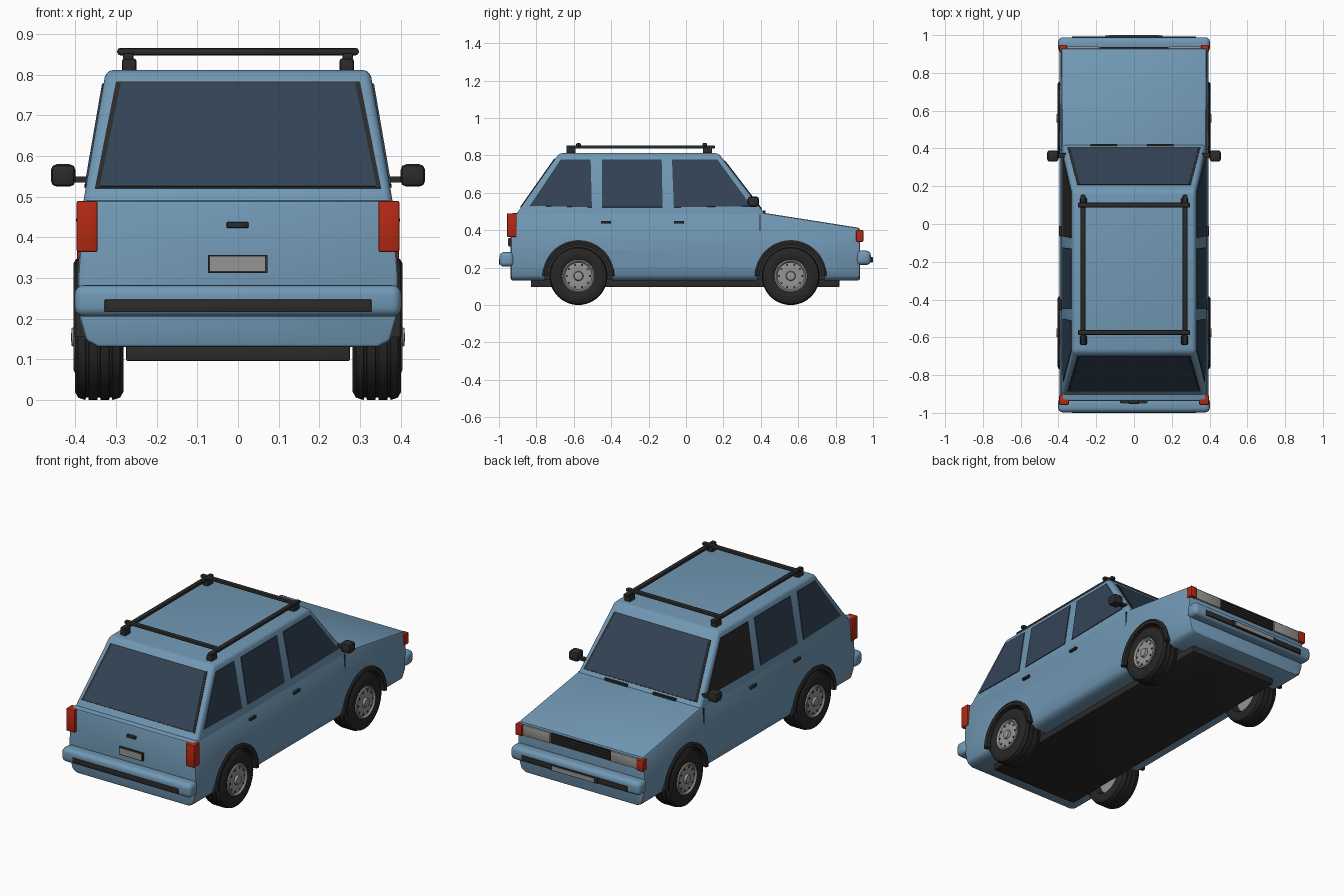
import bpy, bmesh, math
from mathutils import Vector

cube = bpy.data.objects.get("Cube")
if cube:
    bpy.data.objects.remove(cube, do_unlink=True)


def material(name, r, g, b):
    m = bpy.data.materials.new(name)
    m.use_nodes = True
    m.diffuse_color = (r, g, b, 1)
    m.node_tree.nodes["Principled BSDF"].inputs["Base Color"].default_value = (r, g, b, 1)
    return m


PAINT = material("blue paint", .165, .315, .46)
GLASS = material("dark glass", .032, .056, .092)
TRIM = material("black trim", .024, .024, .024)
RUBBER = material("tyre rubber", .02, .02, .02)
RED = material("red lens", .46, .022, .007)
SILVER = material("silver", .3, .3, .29)
parts = []


def finish(name, bm, mat):
    bmesh.ops.recalc_face_normals(bm, faces=bm.faces)
    mesh = bpy.data.meshes.new(name)
    bm.to_mesh(mesh)
    bm.free()
    mesh.materials.append(mat)
    ob = bpy.data.objects.new(name, mesh)
    bpy.context.collection.objects.link(ob)
    parts.append(ob)
    return ob


def box(name, x, y, z, mat, bevel=0, segments=2):
    """Box from (min, max) pairs with optional rounded edges."""
    bm = bmesh.new()
    bmesh.ops.create_cube(bm, size=1)
    for v in bm.verts:
        v.co = [lo + (c + .5) * (hi - lo) for c, (lo, hi) in zip(v.co, (x, y, z))]
    if bevel:
        bmesh.ops.bevel(bm, geom=bm.edges[:], offset=bevel, segments=segments,
                        profile=.5, affect='EDGES')
    return finish(name, bm, mat)


def span(s, a, b):
    return tuple(sorted((s * a, s * b)))


def loft(name, rings, mat, close=False):
    """Skin through equal rings; cap the ends, or join last to first."""
    bm = bmesh.new()
    rows = [[bm.verts.new(p) for p in ring] for ring in rings]
    n = len(rows[0])
    pairs = list(zip(rows, rows[1:])) + ([(rows[-1], rows[0])] if close else [])
    for a, b in pairs:
        for i in range(n):
            j = (i + 1) % n
            bm.faces.new((a[i], a[j], b[j], b[i]))
    if not close:
        bm.faces.new(rows[0])
        bm.faces.new(rows[-1])
    return finish(name, bm, mat)


def lathe(name, profile, s, y, z, mat, steps=40, start=0, sweep=math.tau):
    """Revolve an (x, radius) outline about an axis parallel to x."""
    full = sweep > 6
    count = steps if full else steps + 1
    angles = [start + sweep * i / steps for i in range(count)]
    rings = [[(s * x, y + r * math.cos(a), z + r * math.sin(a)) for x, r in profile]
             for a in angles]
    return loft(name, rings, mat, close=full)


def plate(name, pts, mat, t):
    """Thin slab centred on a flat outline."""
    pts = [Vector(p) for p in pts]
    n = (pts[1] - pts[0]).cross(pts[2] - pts[0]).normalized() * t
    return loft(name, [[p - n for p in pts], [p + n for p in pts]], mat)


def modify(ob, kind, **settings):
    mod = ob.modifiers.new(kind.title(), kind)
    for key, value in settings.items():
        setattr(mod, key, value)
    bpy.context.view_layer.objects.active = ob
    bpy.ops.object.modifier_apply(modifier=mod.name)


AXLES = {"rear": -.575, "front": .56}
HUB_Z = .155

# Lower body: cross-sections along the length, with cut wheel wells
half = [(.345, .13), (.375, .145), (.39, .2), (.395, .3)]


def section(y, top):
    right = half + [(.382 + .04 * (.49 - top), top)]
    return [(x, y, z) for x, z in right] + [(-x, y, z) for x, z in reversed(right)]


body = loft("body", [section(-.937, .492), section(.42, .492), section(.93, .412)], PAINT)
modify(body, 'BEVEL', width=.012, segments=2, limit_method='ANGLE', angle_limit=.5)
for y in AXLES.values():
    for s in (-1, 1):
        cutter = lathe("well_cutter", [(.26, .001), (.26, .18), (.5, .18), (.5, .001)],
                       s, y, HUB_Z, TRIM)
        cutter.hide_render = True
        modify(body, 'BOOLEAN', object=cutter, operation='DIFFERENCE', solver='EXACT')
        parts.remove(cutter)
        bpy.data.objects.remove(cutter, do_unlink=True)
while len(body.data.materials) > 1:
    body.data.materials.pop()
body.data.materials.append(TRIM)
for f in body.data.polygons:
    f.material_index = 0
    for y in AXLES.values():
        d = Vector((0, f.center.y - y, f.center.z - HUB_Z))
        curved = d.length < .186 and f.normal.dot(d.normalized()) < -.9
        wall = d.length < .17 and abs(f.normal.x) > .9 and abs(f.center.x) < .3
        if curved or wall:
            f.material_index = 1


# Cabin: tapered block, sloped planes shared with the glass
def side_x(z): return .38 - .172 * (z - .49)
def rear_y(z): return -.905 + .703 * (z - .49)
def wind_y(z): return .42 - .766 * (z - .49)


cabin = loft("cabin", [[(-side_x(z), rear_y(z), z), (side_x(z), rear_y(z), z),
                        (side_x(z), wind_y(z), z), (-side_x(z), wind_y(z), z)]
                       for z in (.46, .812)], PAINT)
modify(cabin, 'BEVEL', width=.018, segments=3, limit_method='ANGLE', angle_limit=.5)

# Rear window and windscreen with dark surrounds
for name, fy, lo, hi in (("rear_window", rear_y, .52, .782), ("windscreen", wind_y, .51, .77)):
    for suffix, mat, inset, t in (("_surround", TRIM, 0, .003), ("", GLASS, .012, .0045)):
        a, b = lo + inset * .3, hi - inset * .3
        plate(name + suffix, [(x * (w - inset), fy(z), z) for x, w, z in
                              ((-1, .352, a), (1, .352, a), (1, .3, b), (-1, .3, b))], mat, t)

# Side windows
outlines = {
    "rear_quarter_window": [(-.835, .53), (-.503, .522), (-.51, .778), (-.67, .778)],
    "rear_door_window": [(-.45, .522), (-.125, .522), (-.13, .777), (-.45, .777)],
    "front_door_window": [(-.065, .522), (.35, .528), (.168, .777), (-.075, .777)],
}
for s, tag in ((1, "left_"), (-1, "right_")):
    for name, pts in outlines.items():
        dark = s < 0 and name.startswith("front")
        plate(tag + name, [(s * side_x(z), y, z) for y, z in pts], TRIM if dark else GLASS, .004)

    # Door handles, front door seam and mirrors
    for y in (-.455, -.065):
        box(tag + "door_handle", span(s, .38, .398), (y, y + .055), (.435, .45), TRIM, .004)
    box(tag + "door_seam", span(s, .37, .3885), (.393, .397), (.34, .485), TRIM)
    box(tag + "mirror_arm", span(s, .36, .42), (.35, .375), (.535, .55), TRIM)
    box(tag + "mirror", span(s, .4, .46), (.33, .39), (.525, .58), TRIM, .014)

    # Lamps
    box(tag + "tail_lamp", span(s, .345, .397), (-.957, -.905), (.364, .49), RED, .005)
    box(tag + "headlamp", span(s, .187, .355), (.9, .94), (.34, .4), SILVER, .004)
    box(tag + "turn_lamp", span(s, .356, .396), (.91, .948), (.338, .4), RED, .004)

    # Wheels: grooved tyre, dished disc, cap and vent holes
    tread = [(.285, .1), (.282, .135), (.29, .149)]
    for x in (.313, .342, .371):
        tread += [(x - .004, .155), (x - .003, .149), (x + .003, .149), (x + .004, .155)]
    tread += [(.393, .149), (.401, .135), (.401, .1), (.394, .086), (.32, .086)]
    disc = [(.32, .001), (.32, .087), (.402, .087), (.405, .08), (.396, .072),
            (.4, .05), (.397, .026), (.409, .022), (.411, .001)]
    for end, y in AXLES.items():
        lathe(tag + end + "_tyre", tread, s, y, HUB_Z, RUBBER, 48)
        lathe(tag + end + "_wheel_disc", disc, s, y, HUB_Z, SILVER)
        for i in range(10):
            a = math.tau * i / 10
            lathe(tag + end + "_vent", [(.39, .001), (.39, .006), (.4, .006), (.4, .001)], s,
                  y + .062 * math.cos(a), HUB_Z + .062 * math.sin(a), TRIM, 8)
        lathe(tag + end + "_arch_trim", [(.37, .166), (.37, .19), (.398, .192), (.404, .182),
                                         (.4, .166)], s, y, HUB_Z, TRIM, 28, 0, math.pi)

    # Roof rails and their feet
    box(tag + "roof_rail", span(s, .257, .283), (-.64, .155), (.836, .854), TRIM, .006)
    for y in (-.64, .09):
        box(tag + "rack_foot", span(s, .25, .285), (y, y + .05), (.805, .84), TRIM, .006)

for y in (-.575, .1):
    box("rack_crossbar", (-.297, .297), (y - .013, y + .013), (.848, .866), TRIM, .007)

# Bumpers with rubber strips
box("rear_bumper", (-.402, .402), (-.997, -.92), (.205, .283), PAINT, .024, 4)
box("rear_bumper_strip", (-.328, .328), (-1, -.98), (.216, .247), TRIM, .002)
box("front_bumper", (-.402, .402), (.91, .988), (.214, .29), PAINT, .024, 4)
box("front_bumper_strip", (-.328, .328), (.97, .992), (.226, .257), TRIM, .002)
box("front_plate_holder", (-.15, .15), (.98, .997), (.226, .257), TRIM)
box("front_plate", (-.13, .13), (.98, 1), (.23, .253), SILVER)

# Grille and slats
box("grille", (-.182, .182), (.91, .934), (.34, .4), TRIM)
for i in range(4):
    z = .347 + .014 * i
    box("grille_slat", (-.18, .18), (.92, .938), (z, z + .005), TRIM)

# Tailgate handle and number plate
box("tailgate_handle", (-.028, .026), (-.952, -.93), (.423, .438), TRIM, .003)
box("rear_plate_surround", (-.074, .072), (-.948, -.93), (.313, .357), TRIM)
box("rear_plate", (-.069, .067), (-.951, -.94), (.318, .353), SILVER)

# Wipers and underbody
for x in (-.23, .07):
    box("wiper", (x, x + .14), (.412, .424), (.492, .504), TRIM)
box("underbody", (-.275, .275), (-.83, .82), (.096, .14), TRIM, .004)

bpy.ops.object.select_all(action='DESELECT')
for ob in parts:
    ob.select_set(True)
bpy.context.view_layer.objects.active = body
bpy.ops.object.shade_smooth_by_angle(angle=math.radians(35))
